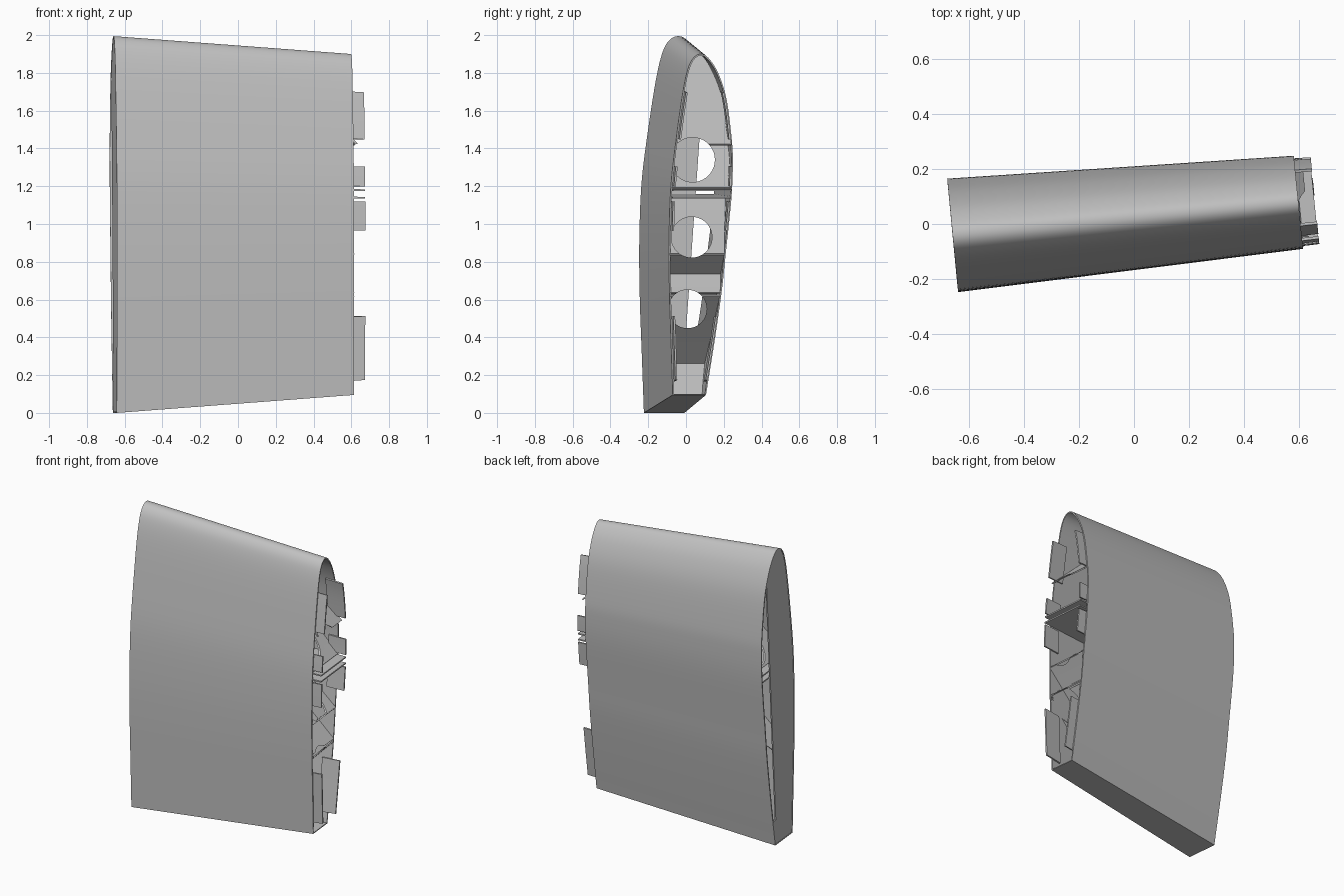
import bpy, bmesh, math
from mathutils import Matrix, Vector

cube = bpy.data.objects.get("Cube")
if cube:
    bpy.data.objects.remove(cube, do_unlink=True)

grey = bpy.data.materials.new("light_grey")
grey.use_nodes = True
grey.diffuse_color = (0.53, 0.53, 0.53, 1)
grey.node_tree.nodes["Principled BSDF"].inputs["Base Color"].default_value = (0.53, 0.53, 0.53, 1)

# Section at the open end: up the front side, over the nose, down the back
KEYS = [(-.07, .095), (-.08, .4), (-.088, .65), (-.09, .92), (-.08, 1.2), (-.052, 1.45),
        (-.018, 1.69), (.01, 1.82), (.04, 1.88), (.078, 1.9), (.118, 1.88), (.17, 1.8),
        (.215, 1.66), (.243, 1.44), (.248, 1.31), (.24, 1.13), (.21, .84), (.19, .65),
        (.153, .39), (.106, .095)]


def smooth_path(keys, steps=5):
    p = [Vector(k) for k in keys]
    p = [2 * p[0] - p[1]] + p + [2 * p[-1] - p[-2]]
    out = []
    for a, b, c, d in zip(p, p[1:], p[2:], p[3:]):
        for k in range(steps):
            t = k / steps
            out.append(b + (c - a) * t / 2 + (2 * a - 5 * b + 4 * c - d) * t * t / 2
                       + (3 * b - a - 3 * c + d) * t ** 3 / 2)
    return out + [p[-2]]


PROFILE = smooth_path(KEYS)
TOP = max(range(len(PROFILE)), key=lambda i: PROFILE[i].y)
FRONT = PROFILE[:TOP + 1]
BACK = PROFILE[TOP:][::-1]


def side(points, z):
    """Width coordinate of one side of the section at height z."""
    z = min(max(z, points[0].y), points[-1].y)
    for a, b in zip(points, points[1:]):
        if z <= b.y:
            return a.x + (b.x - a.x) * (z - a.y) / max(b.y - a.y, 1e-6)
    return points[-1].x


def front_y(z):
    return side(FRONT, z) + .006


def back_y(z):
    return side(BACK, z) - .006


def place(s, y, z):
    """Section point to space: s = 0 at the closed end, 1 at the open end."""
    y0, z0 = (y - .08) / .82 - .04, 1 + (z - 1) / .905
    x0 = -.64 - .0964 * (y0 + .245)
    x1 = .615 - .1 * (y + .09)
    return Vector((x0, y0, z0)).lerp(Vector((x1, y, z)), s) if s <= 1 else \
        Vector((x1, y, z)) + (Vector((x1, y, z)) - Vector((x0, y0, z0))) * (s - 1)


def sheet(name, rows, thickness, offset=0, closed=False):
    """Loft neighbouring rows of points into a sheet and thicken it."""
    bm = bmesh.new()
    grid = [[bm.verts.new(p) for p in row] for row in rows]
    pairs = list(zip(grid, grid[1:])) + ([(grid[-1], grid[0])] if closed else [])
    for a, b in pairs:
        for i in range(len(a) - 1):
            bm.faces.new((a[i], a[i + 1], b[i + 1], b[i]))
    mesh = bpy.data.meshes.new(name)
    bm.to_mesh(mesh)
    bm.free()
    mesh.materials.append(grey)
    obj = bpy.data.objects.new(name, mesh)
    bpy.context.collection.objects.link(obj)
    mod = obj.modifiers.new("thickness", "SOLIDIFY")
    mod.thickness, mod.offset = thickness, offset
    bpy.ops.object.select_all(action="DESELECT")
    obj.select_set(True)
    bpy.context.view_layer.objects.active = obj
    bpy.ops.object.modifier_apply(modifier=mod.name)
    bpy.ops.object.shade_smooth_by_angle(angle=math.radians(30))
    return obj


def spread(a, b, n):
    return [a + (b - a) * i / n for i in range(n + 1)]


# Outer skin with its flat trailing edge
sheet("wing_skin", [[place(0, *p), place(1, *p)] for p in PROFILE], .008, -1, True)


# Closed end plate, leaving a long slot beside the back skin
def plate_edge(z):
    world_z = 1 + (z - 1) / .905
    slot = (-.031 + .07 * world_z + .04) * .82 + .08
    return min(back_y(z), slot) if .245 < z < 1.72 else back_y(z)


heights = sorted(spread(.1, 1.893, 60) + [.244, .246])
sheet("end_plate", [[place(.005, front_y(z), z), place(.005, max(plate_edge(z), front_y(z) + .001), z)]
                    for z in heights], .008)

# Round lightening holes running along the span
bm = bmesh.new()
for y, z, r in [(.035, 1.34, .118), (.03, .93, .108), (.008, .55, .102)]:
    bmesh.ops.create_cone(bm, cap_ends=True, segments=40, radius1=r, radius2=r, depth=2.4,
                          matrix=Matrix.Translation((0, y, z)) @ Matrix.Rotation(math.pi / 2, 4, "Y"))
mesh = bpy.data.meshes.new("hole_cutter")
bm.to_mesh(mesh)
bm.free()
cutter = bpy.data.objects.new("hole_cutter", mesh)
bpy.context.collection.objects.link(cutter)
cutter.hide_render = True
cutter.display_type = "WIRE"


def web(name, start, end):
    """Plate reaching from front skin to back skin along a line in span and height."""
    rows = []
    for t in spread(0, 1, 16):
        s, z = Vector(start).lerp(Vector(end), t)
        rows.append([place(s, front_y(z), z), place(s, back_y(z), z)])
    return sheet(name, rows, .009)


# Twin spar plates
for name, z in [("lower_spar", 1.14), ("upper_spar", 1.18)]:
    web(name, (.01, z), (1.046, z))

# Diagonal bracing, pierced by the holes
BRACES = [((1.02, 1.42), (.62, 1.87)), ((1, 1.19), (.42, 1.86)),
          ((1, .84), (.72, 1.13)), ((1, .84), (.35, .11)),
          ((1, .635), (.55, 1.13)), ((1, .62), (.58, .11)),
          ((.72, 1.19), (.12, 1.87)), ((.5, 1.13), (.02, .6)),
          ((.1, 1.13), (.85, .11)), ((.05, 1.19), (.55, 1.8))]
for i, (a, b) in enumerate(BRACES):
    brace = web(f"diagonal_brace_{i + 1}", a, b)
    cut = brace.modifiers.new("holes", "BOOLEAN")
    cut.operation, cut.solver, cut.object = "DIFFERENCE", "EXACT", cutter
    bpy.ops.object.modifier_apply(modifier=cut.name)

# Joining tabs just inside both skins at the open end
for low, high in [(.17, .51), (.965, 1.12), (1.2, 1.305), (1.45, 1.7)]:
    for label, func, inset in [("front", front_y, .008), ("back", back_y, -.008)]:
        rows = [[place(s, func(z) + inset, z) for s in (.95, 1.048)] for z in spread(low, high, 8)]
        sheet(f"{label}_tab", rows, .01)
